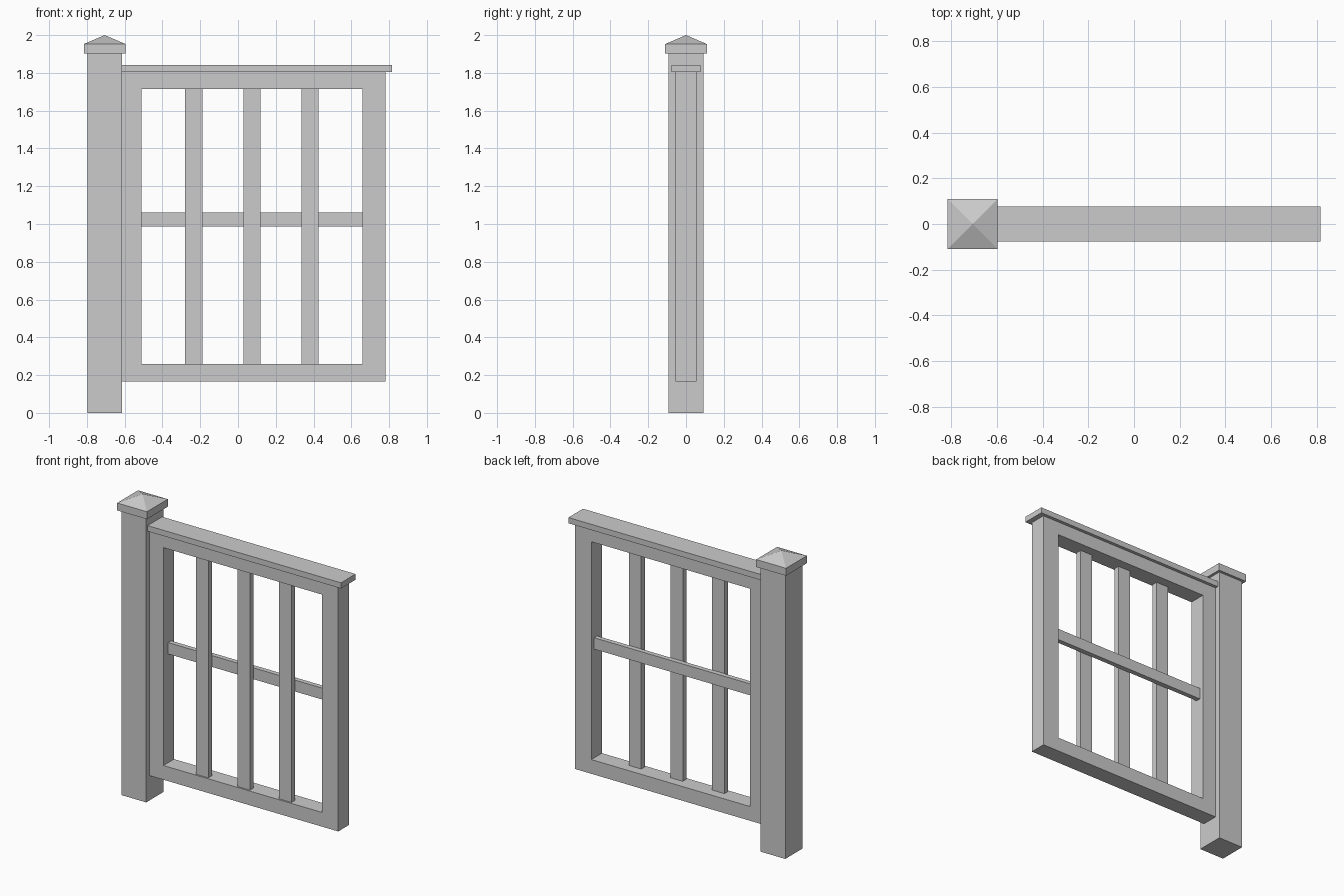
import bpy, bmesh

if "Cube" in bpy.data.objects:
    bpy.data.objects.remove(bpy.data.objects["Cube"])


def make(name, verts, faces):
    mesh = bpy.data.meshes.new(name)
    bm = bmesh.new()
    vs = [bm.verts.new(v) for v in verts]
    for f in faces:
        bm.faces.new([vs[i] for i in f])
    bmesh.ops.recalc_face_normals(bm, faces=bm.faces)
    bm.to_mesh(mesh)
    bm.free()
    obj = bpy.data.objects.new(name, mesh)
    bpy.context.collection.objects.link(obj)
    return obj


def box(name, x, y, z):
    verts = [(a, b, c) for c in z for a, b in
             ((x[0], y[0]), (x[1], y[0]), (x[1], y[1]), (x[0], y[1]))]
    sides = [(i, (i + 1) % 4, (i + 1) % 4 + 4, i + 4) for i in range(4)]
    return make(name, verts, sides + [(0, 1, 2, 3), (4, 5, 6, 7)])


def rect(x, z, y):
    return [(x[0], y, z[0]), (x[1], y, z[0]), (x[1], y, z[1]), (x[0], y, z[1])]


# Post
PX, PH = -0.706, 0.092
box("post", (PX - PH, PX + PH), (-PH, PH), (0, 1.905))

# Post cap: square slab rising to a pyramid
h = 0.11
base = [(-h, -h), (h, -h), (h, h), (-h, h)]
verts = [(PX + a, b, z) for z in (1.903, 1.953) for a, b in base] + [(PX, 0, 2.0)]
faces = [(0, 1, 2, 3)]
for i in range(4):
    j = (i + 1) % 4
    faces += [(i, j, j + 4, i + 4), (i + 4, j + 4, 8)]
make("post_cap", verts, faces)

# Gate frame: rectangular ring with an open centre
outer, inner = ((-0.63, 0.78), (0.165, 1.807)), ((-0.512, 0.66), (0.26, 1.715))
D = 0.056
verts = rect(*outer, -D) + rect(*inner, -D) + rect(*outer, D) + rect(*inner, D)
faces = []
for i in range(4):
    j = (i + 1) % 4
    faces += [(i, j, j + 4, i + 4), (i + 8, j + 8, j + 12, i + 12),
              (i, j, j + 8, i + 8), (i + 4, j + 4, j + 12, i + 12)]
make("gate_frame", verts, faces)

# Capping rail on top of the frame
box("top_capping", (-0.665, 0.815), (-0.077, 0.077), (1.805, 1.843))

# Upright slats
for n, cx in enumerate((-0.234, 0.074, 0.381)):
    box(f"slat_{n + 1}", (cx - 0.046, cx + 0.046), (-0.045, -0.006), (0.255, 1.72))

# Cross rail behind the slats
box("cross_rail", (-0.518, 0.666), (-0.006, 0.026), (0.986, 1.062))
